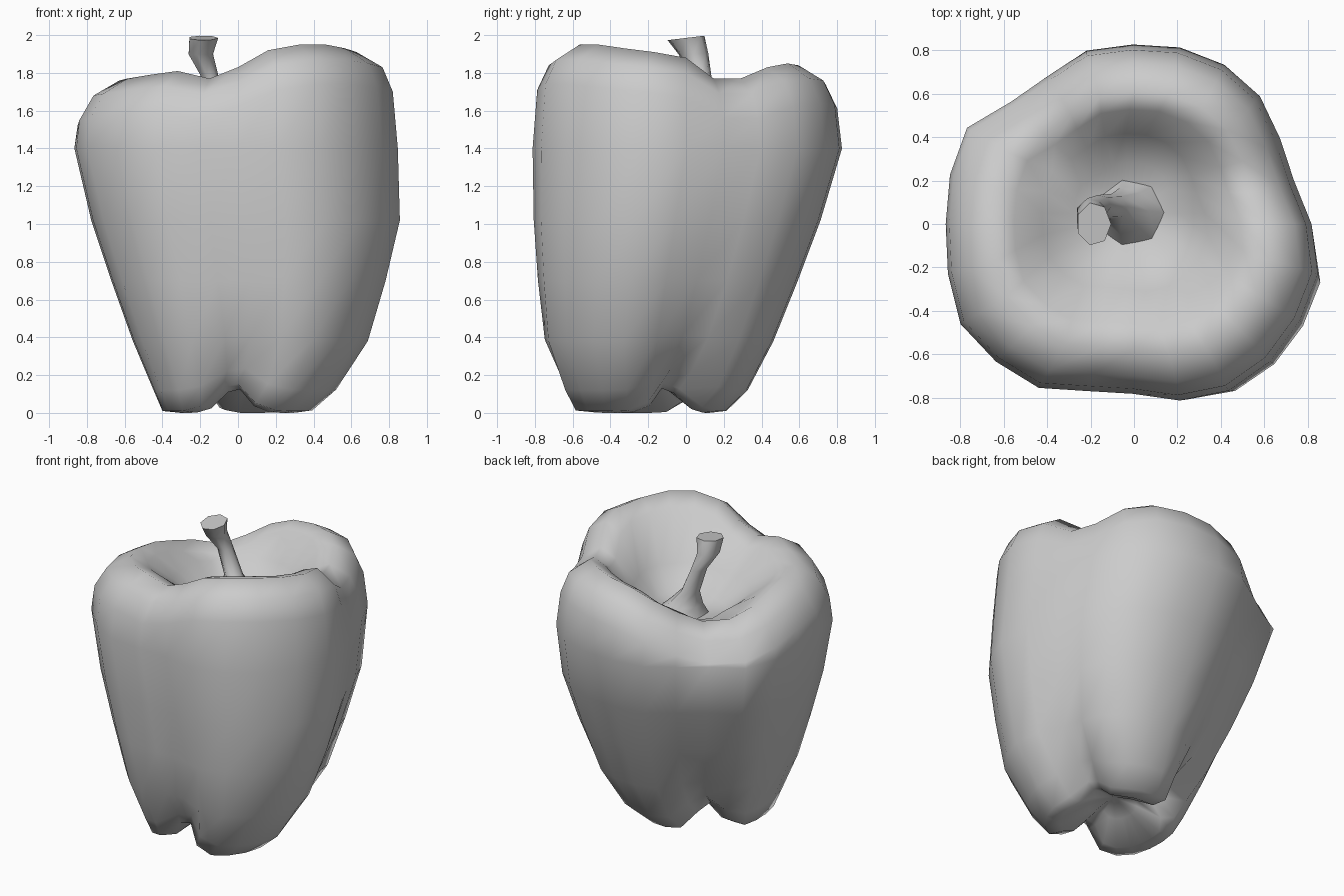
import bpy, bmesh
from math import sin, cos, pi, exp, radians

if "Cube" in bpy.data.objects:
    bpy.data.objects.remove(bpy.data.objects["Cube"])

# Outline radius and rim height every 15 degrees, starting at +x
OUTLINE = [.83, .775, .79, .835, .85, .845, .83, .83, .79, .80, .89, .88,
           .87, .89, .925, .90, .875, .80, .785, .845, .89, .90, .895, .89]
RIM = [1.88, 1.77, 1.77, 1.83, 1.85, 1.84, 1.82, 1.76, 1.68, 1.62, 1.64, 1.68,
       1.73, 1.76, 1.77, 1.79, 1.81, 1.77, 1.83, 1.92, 1.95, 1.95, 1.93, 1.91]
N = len(OUTLINE)
CREASES = (20, 132, 264)          # valleys between the three lobes


def crease(deg):
    return max(exp(-(((deg - c + 180) % 360 - 180) / 18) ** 2) for c in CREASES)


def loft(name, rings, start=None, end=None):
    """Skin a stack of closed rings; ends close to a pole point or a flat cap."""
    bm = bmesh.new()
    loops = [[bm.verts.new(p) for p in ring] for ring in rings]
    n = len(loops[0])
    for a, b in zip(loops, loops[1:]):
        for i in range(n):
            j = (i + 1) % n
            bm.faces.new((a[i], a[j], b[j], b[i]))
    for loop, pole in ((loops[0], start), (loops[-1], end)):
        if pole:
            v = bm.verts.new(pole)
            for i in range(n):
                bm.faces.new((loop[i], loop[(i + 1) % n], v))
        else:
            bm.faces.new(loop)
    bmesh.ops.recalc_face_normals(bm, faces=bm.faces)
    mesh = bpy.data.meshes.new(name)
    bm.to_mesh(mesh)
    bm.free()
    obj = bpy.data.objects.new(name, mesh)
    bpy.context.collection.objects.link(obj)
    return obj


# Pepper body: (z, centre x, centre y, scale x, scale y, crease pinch, crease lift)
LOWER = [
    (.10, .02, -.18, .17, .17, .0, .05),
    (.0, .01, -.19, .36, .38, .20, .14),
    (.01, .00, -.20, .46, .50, .22, .16),
    (.12, .04, -.175, .56, .605, .20, .13),
    (.38, .07, -.155, .72, .745, .10, .03),
    (.70, .06, -.105, .84, .84, .04, 0),
    (1.02, .045, -.055, .945, .925, .02, 0),
    (1.40, -.005, .00, .99, .995, 0, 0),
]
# Shoulder, rim and hollow: (offset from rim height or None, fixed z, cx, cy, scale)
UPPER = [
    (-.21, None, -.01, .0, .965),
    (-.08, None, .0, .0, .89),
    (.0, None, .0, .0, .73),
    (-.05, None, -.02, .02, .61),
    (None, 1.60, -.04, .05, .44),
    (None, 1.47, -.03, .05, .28),
]

rings = []
for z, cx, cy, sx, sy, pinch, lift in LOWER:
    ring = []
    for i, r in enumerate(OUTLINE):
        a, c = 2 * pi * i / N, crease(360 * i / N)
        k = r * (1 - pinch * c)
        ring.append((cx + sx * k * cos(a), cy + sy * k * sin(a), z + lift * c))
    rings.append(ring)
for off, z, cx, cy, s in UPPER:
    ring = []
    for i, r in enumerate(OUTLINE):
        a = 2 * pi * i / N
        h = min(z, RIM[i] - .07) if off is None else RIM[i] + off
        ring.append((cx + s * r * cos(a), cy + s * r * sin(a), h))
    rings.append(ring)
body = loft("pepper_body", rings, start=(.02, -.18, .17), end=(-.03, .05, 1.43))

# Stem: flared base, thin neck, leaning and widened cut end: (x, y, z, rx, ry, tilt)
STEM = [
    (-.01, .05, 1.43, .18, .17, 0),
    (-.04, .06, 1.52, .11, .11, 0),
    (-.09, .08, 1.62, .06, .06, 0),
    (-.155, .08, 1.79, .05, .055, 0),
    (-.20, .04, 1.90, .068, .08, .05),
    (-.185, .0, 1.985, .08, .10, .12),
]
stem = loft("stem", [[(x + rx * cos(k * pi / 3.5), y + ry * sin(k * pi / 3.5),
                       z + t * ry * sin(k * pi / 3.5)) for k in range(7)]
                     for x, y, z, rx, ry, t in STEM])

# Smooth shading
bpy.ops.object.select_all(action='DESELECT')
for o, ang in ((body, 70), (stem, 60)):
    o.select_set(True)
    bpy.context.view_layer.objects.active = o
    bpy.ops.object.shade_smooth_by_angle(angle=radians(ang))
    o.select_set(False)
